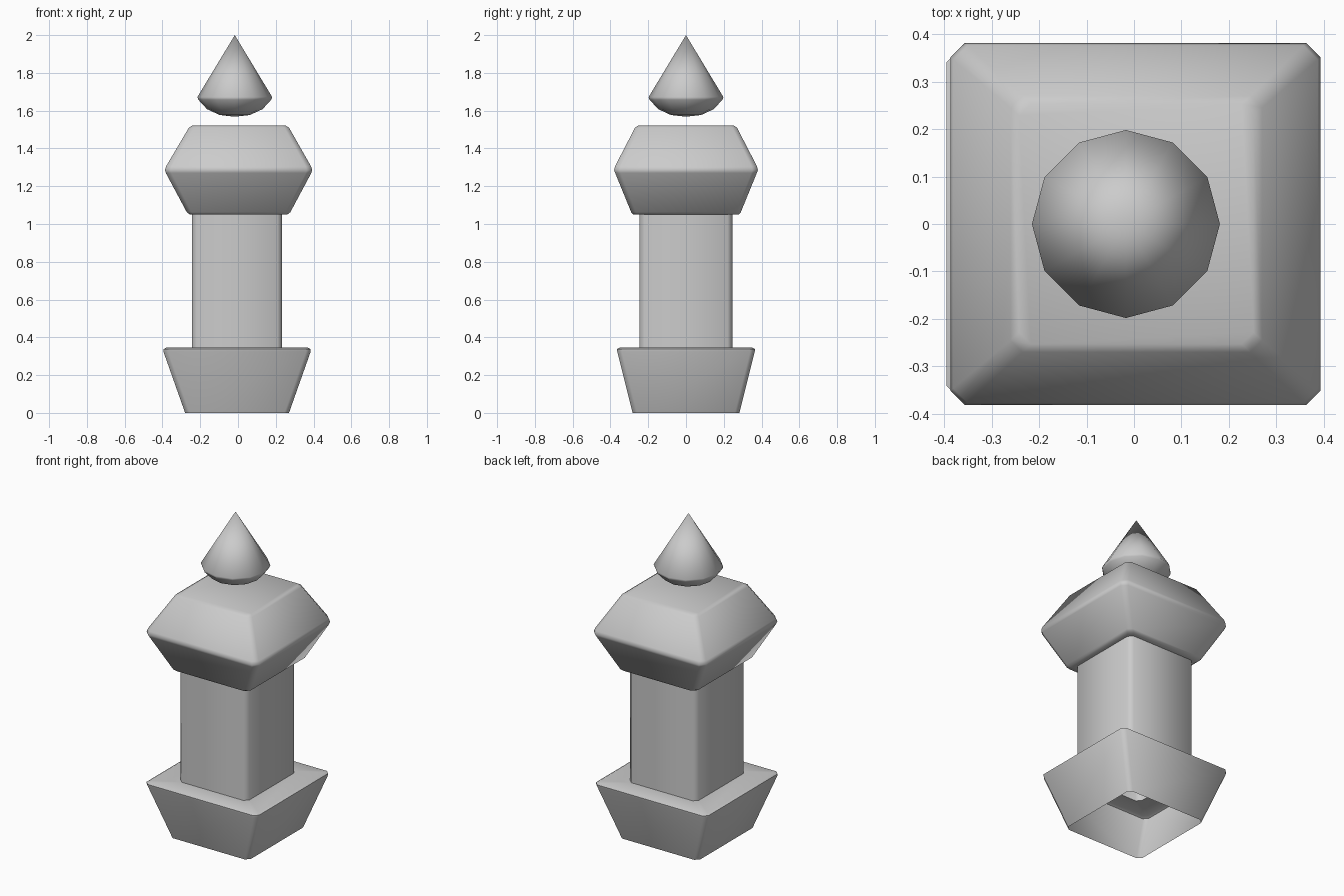
import bpy, bmesh, math

if "Cube" in bpy.data.objects:
    bpy.data.objects.remove(bpy.data.objects["Cube"])


def finish(name, bm):
    bmesh.ops.recalc_face_normals(bm, faces=bm.faces[:])
    mesh = bpy.data.meshes.new(name)
    bm.to_mesh(mesh)
    bm.free()
    obj = bpy.data.objects.new(name, mesh)
    bpy.context.collection.objects.link(obj)
    bpy.ops.object.select_all(action='DESELECT')
    obj.select_set(True)
    bpy.context.view_layer.objects.active = obj
    bpy.ops.object.shade_smooth_by_angle(angle=math.radians(60))
    return obj


def rectangle(z, cx, hx, hy, c):
    """Rectangle with cut corners: height, x centre, half sizes, corner cut."""
    quarter = [(hx, hy - c), (hx - c, hy), (c - hx, hy), (-hx, hy - c)]
    return [(cx + x, y, z) for x, y in quarter + [(-x, -y) for x, y in quarter]]


def loft(name, sections, close_top=False):
    bm = bmesh.new()
    rings = [[bm.verts.new(p) for p in rectangle(*s)] for s in sections]
    for a, b in zip(rings, rings[1:]):
        n = len(a)
        for i in range(n):
            bm.faces.new((a[i], a[(i + 1) % n], b[(i + 1) % n], b[i]))
    if close_top:
        bm.faces.new(rings[-1])
    return finish(name, bm)


# Flared hollow base, open underneath
loft("base", [
    (0.0, -0.005, 0.275, 0.283, 0.025),
    (0.325, -0.005, 0.39, 0.364, 0.025),
    (0.337, -0.005, 0.39, 0.366, 0.025),
    (0.345, -0.005, 0.375, 0.352, 0.025),
    (0.345, -0.005, 0.238, 0.245, 0.025),
])

# Square shaft
loft("column", [
    (0.345, -0.005, 0.238, 0.245, 0.025),
    (1.05, -0.005, 0.238, 0.245, 0.025),
])

# Double-tapered cap with softened rims
loft("cap", [
    (1.05, -0.005, 0.238, 0.245, 0.025),
    (1.05, 0.003, 0.257, 0.278, 0.025),
    (1.062, 0.003, 0.274, 0.29, 0.025),
    (1.27, 0.003, 0.385, 0.375, 0.03),
    (1.285, 0.003, 0.39, 0.381, 0.03),
    (1.305, 0.003, 0.384, 0.376, 0.03),
    (1.51, 0.005, 0.265, 0.27, 0.025),
    (1.521, 0.005, 0.247, 0.253, 0.025),
], close_top=True)

# Floating teardrop finial, twelve-sided
bm = bmesh.new()
profile = [(0, 1.568), (0.08, 1.577), (0.147, 1.608), (0.193, 1.658),
           (0.198, 1.672), (0, 2.0)]
verts = [bm.verts.new((r, 0, z)) for r, z in profile]
edges = [bm.edges.new(pair) for pair in zip(verts, verts[1:])]
bmesh.ops.spin(bm, geom=verts + edges, cent=(0, 0, 0), axis=(0, 0, 1),
               angle=math.tau, steps=12)
bmesh.ops.remove_doubles(bm, verts=bm.verts[:], dist=0.0005)
finial = finish("finial", bm)
finial.location.x = -0.017
